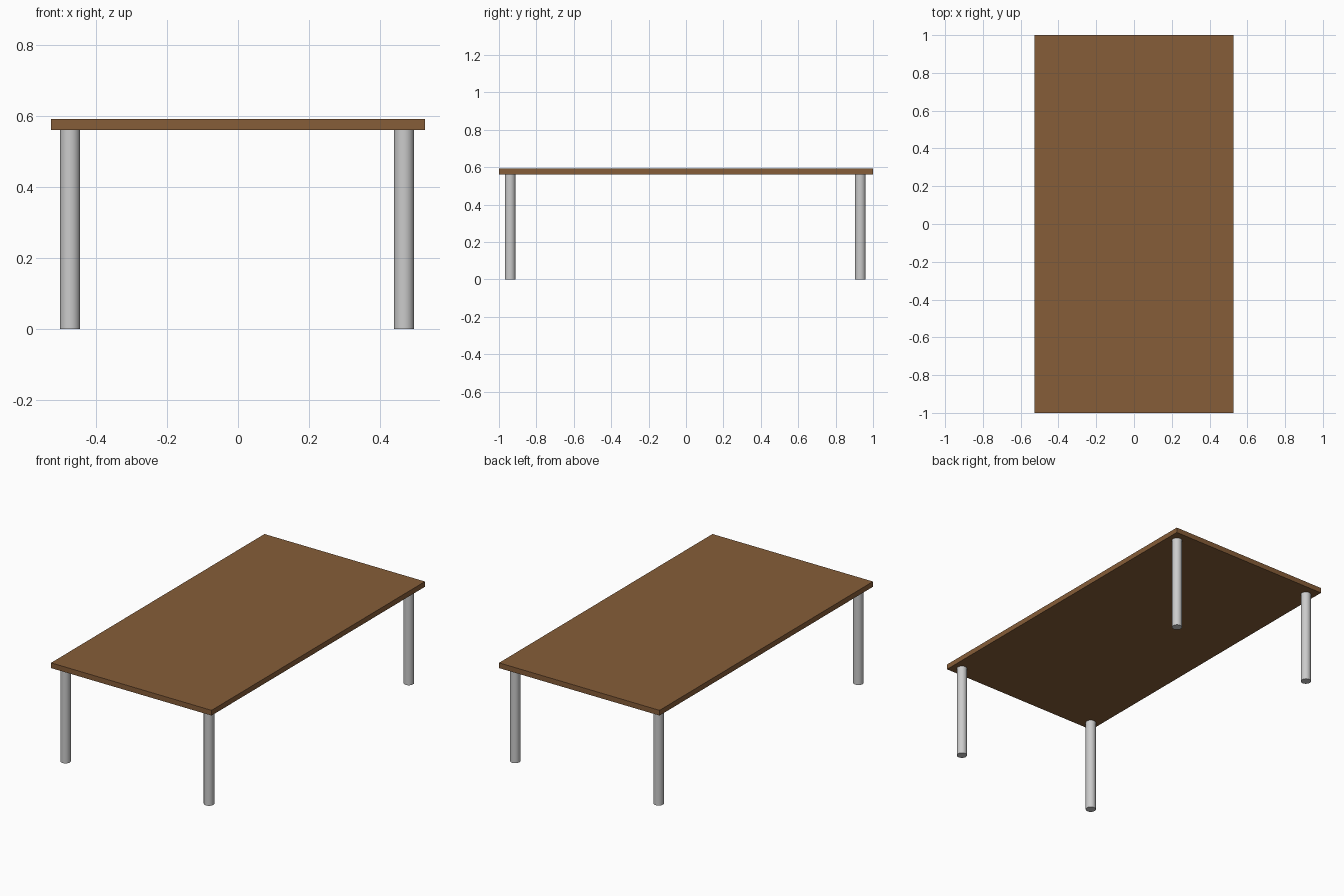
import bpy
from math import radians

if "Cube" in bpy.data.objects:
    bpy.data.objects.remove(bpy.data.objects["Cube"])

TOP_Z, UNDER_Z = 0.592, 0.561
LEG_R = 0.0283

# Tabletop: thin wooden slab
wood = bpy.data.materials.new("wood")
wood.diffuse_color = (0.24, 0.11, 0.04, 1)
wood.use_nodes = True
wood.node_tree.nodes["Principled BSDF"].inputs["Base Color"].default_value = wood.diffuse_color
bpy.ops.mesh.primitive_cube_add(size=1, location=(0, 0, (TOP_Z + UNDER_Z) / 2))
top = bpy.context.object
top.name = "tabletop"
top.scale = (1.053, 2.0, TOP_Z - UNDER_Z)
bpy.ops.object.transform_apply(location=False, rotation=False, scale=True)
top.data.materials.append(wood)

# Legs: four round metal posts, set in from the corners
for side, x in (("left", -0.473), ("right", 0.468)):
    for end, y in (("front", -0.940), ("back", 0.932)):
        bpy.ops.mesh.primitive_cylinder_add(
            vertices=32, radius=LEG_R, depth=UNDER_Z, location=(x, y, UNDER_Z / 2))
        bpy.context.object.name = f"{end}_{side}_leg"
        bpy.ops.object.shade_smooth_by_angle(angle=radians(30))
